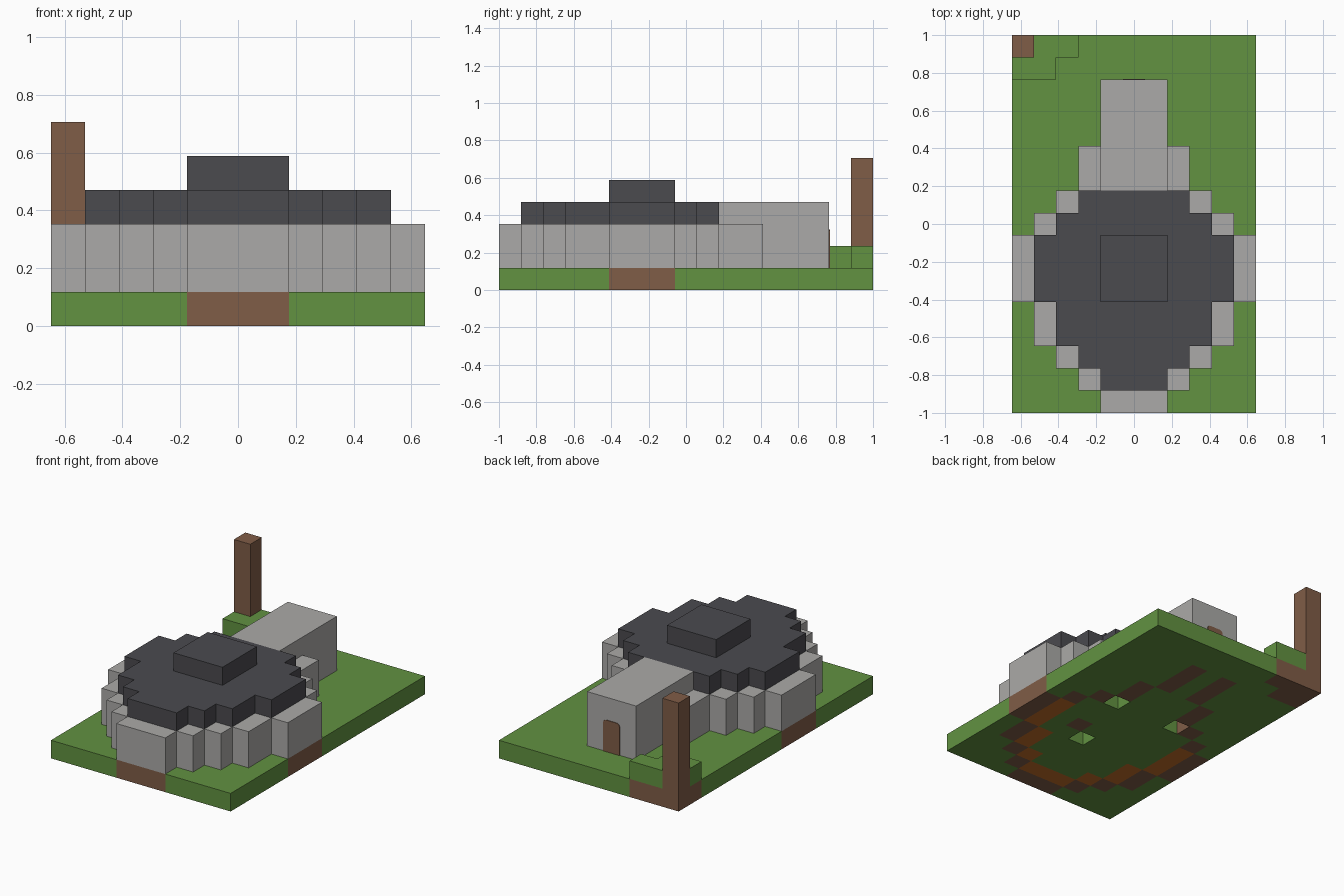
import bpy
import bmesh
from mathutils import Vector

cube = bpy.data.objects.get("Cube")
if cube:
    bpy.data.objects.remove(cube, do_unlink=True)

COLS, ROWS = 11, 17
UNIT = 2 / ROWS
MID = COLS // 2
ORIGIN = Vector((-COLS * UNIT / 2, -1, 0))


def material(name, rgb):
    mat = bpy.data.materials.new(name)
    mat.use_nodes = True
    mat.diffuse_color = (*rgb, 1)
    mat.node_tree.nodes["Principled BSDF"].inputs["Base Color"].default_value = (*rgb, 1)
    return mat


GRASS = material("grass_green", (0.122, 0.287, 0.053))
DIRT = material("earth_brown", (0.216, 0.109, 0.063))
STONE = material("stone_grey", (0.407, 0.402, 0.392))
SLATE = material("slate_dark", (0.070, 0.069, 0.078))
PLANK = material("plank_orange", (0.545, 0.156, 0.021))


def finish(name, bm, mats):
    bmesh.ops.remove_doubles(bm, verts=bm.verts, dist=0.0005)
    mesh = bpy.data.meshes.new(name)
    bm.to_mesh(mesh)
    bm.free()
    for mat in mats:
        mesh.materials.append(mat)
    obj = bpy.data.objects.new(name, mesh)
    bpy.context.collection.objects.link(obj)
    return obj


def blocks(name, cells, mats, rule=lambda cell: 0):
    """Outer shell of a set of unit blocks; rule picks each block's material."""
    bm = bmesh.new()
    cells = set(cells)
    for cell in cells:
        centre = Vector(cell) + Vector((0.5, 0.5, 0.5))
        for axis in range(3):
            for sign in (-1, 1):
                n = Vector((0, 0, 0))
                n[axis] = sign
                if tuple(int(c + d) for c, d in zip(cell, n)) in cells:
                    continue
                u = Vector((0, 0, 0))
                u[(axis + 1) % 3] = 0.5
                v = n.cross(u)
                corners = (-u - v, u - v, u + v, v - u)
                face = bm.faces.new([bm.verts.new(ORIGIN + UNIT * (centre + n / 2 + c))
                                     for c in corners])
                face.material_index = rule(cell)
    return finish(name, bm, mats)


def span(half):
    return range(MID - half, MID + half + 1)


# Plan of the building: half width in blocks of each row, front to back
HALF = [1, 2, 3, 4, 4, 5, 5, 5, 4, 3, 2, 2, 1, 1, 1]
BACK = len(HALF) - 1
ring = {(MID + s * h, j) for j, h in enumerate(HALF) for s in (-1, 1)}
ring |= {(i, 0) for i in span(1)}
dome_rows = range(1, 10)
hall_rows = range(10, BACK + 1)

# Ground slab, with earth under the walls and a plank border inside them
mound = {(0, 16), (1, 16), (2, 16), (0, 15), (1, 15)}
earth = ring | mound | {(7, 6)}
planks = {(MID + s * (HALF[j] - 1), j) for j in range(2, 8) for s in (-1, 1)}
planks |= {(i, 1) for i in span(1)}
pits = {(7, 9), (3, 9), (6, 5)}


def ground_rule(cell):
    spot = cell[:2]
    return 1 if spot in earth else 2 if spot in planks else 0


blocks("ground", [(i, j, 0) for i in range(COLS) for j in range(ROWS) if (i, j) not in pits],
       [GRASS, DIRT, PLANK], ground_rule)

# Stone walls, closed at the back of the hall
blocks("walls", [(i, j, k) for i, j in ring | {(MID, BACK)} for k in (1, 2)], [STONE])
blocks("hall_roof", [(i, j, 3) for j in hall_rows for i in span(1)], [STONE])

# Stepped dark roof
blocks("main_roof", [(i, j, 3) for j in dome_rows for i in span(HALF[j] - 1)], [SLATE])
blocks("roof_cap", [(i, j, 4) for j in range(5, 8) for i in span(1)], [SLATE])

# Corner mound and tree trunk
blocks("grass_mound", [(i, j, 1) for i, j in mound - {(0, 16)}], [GRASS])
blocks("trunk", [(0, 16, k) for k in range(1, 6)], [DIRT])

# Door plate with clipped top corners on the back wall
w, top, cut = UNIT / 2, 2.75 * UNIT, 0.018
outline = [(-w, UNIT), (w, UNIT), (w, top - cut), (w - cut / 3, top - cut / 3), (w - cut, top),
           (cut - w, top), (cut / 3 - w, top - cut / 3), (-w, top - cut)]
bm = bmesh.new()
y = -1 + (BACK + 1) * UNIT
door = bm.faces.new([bm.verts.new((x, y, z)) for x, z in outline])
out = bmesh.ops.extrude_face_region(bm, geom=[door])
bmesh.ops.translate(bm, vec=(0, 0.004, 0),
                    verts=[e for e in out["geom"] if isinstance(e, bmesh.types.BMVert)])
bmesh.ops.recalc_face_normals(bm, faces=bm.faces)
finish("back_door", bm, [DIRT])
